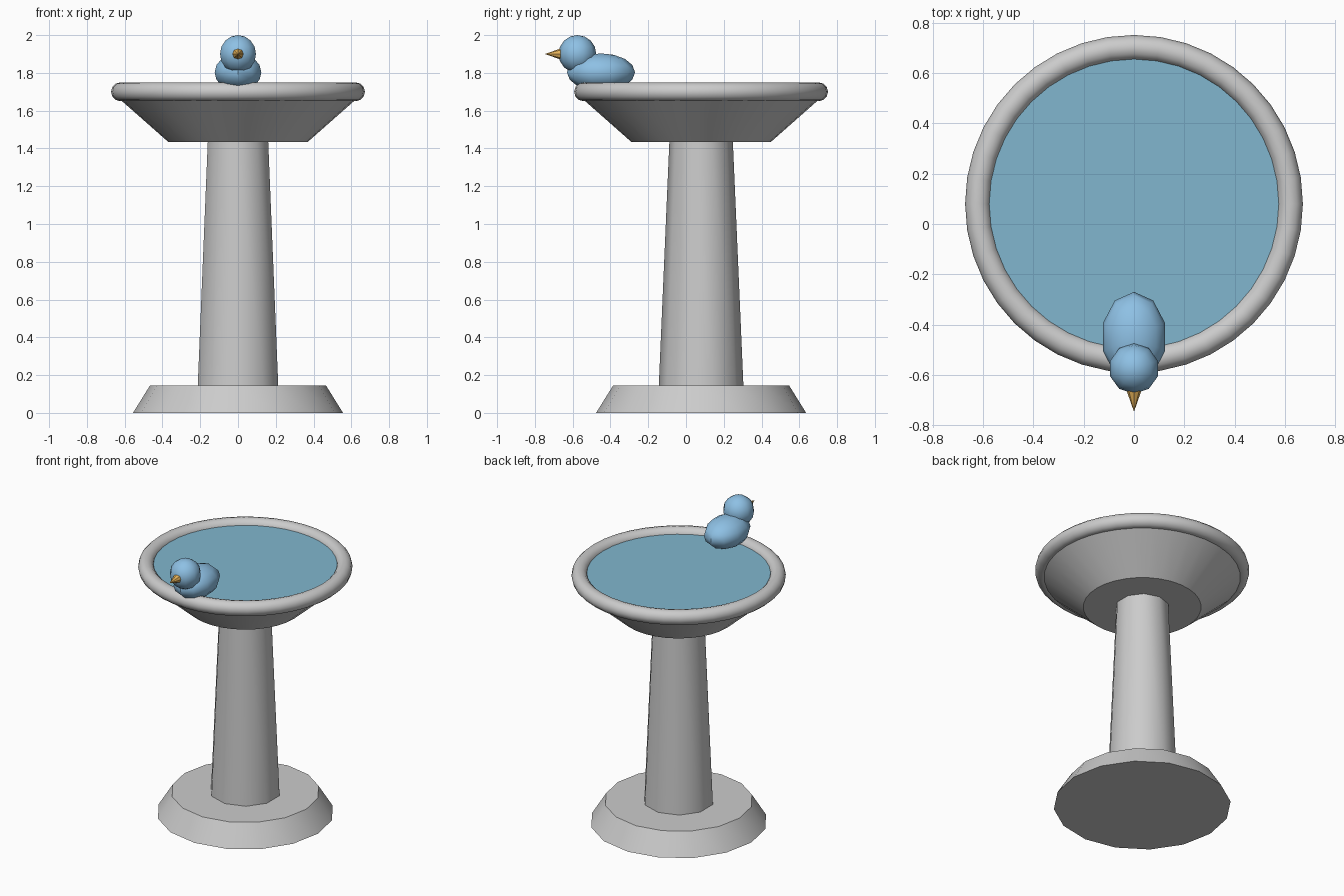
import bpy, math

if "Cube" in bpy.data.objects:
    bpy.data.objects.remove(bpy.data.objects["Cube"])

CY = 0.08  # bath centre in y


def finish(obj, name, mat=None, angle=40):
    obj.name = name
    bpy.ops.object.shade_smooth_by_angle(angle=math.radians(angle))
    if mat:
        obj.data.materials.append(mat)
    return obj


def colour(name, rgb):
    m = bpy.data.materials.new(name)
    m.diffuse_color = (*rgb, 1)
    m.use_nodes = True
    m.node_tree.nodes["Principled BSDF"].inputs["Base Color"].default_value = m.diffuse_color
    return m


def tapered(name, sides, r1, r2, z1, z2, mat=None):
    bpy.ops.mesh.primitive_cone_add(vertices=sides, radius1=r1, radius2=r2,
                                    depth=z2 - z1, location=(0, CY, (z1 + z2) / 2))
    return finish(bpy.context.object, name, mat)


def ball(name, centre, size, mat):
    bpy.ops.mesh.primitive_uv_sphere_add(segments=10, ring_count=8, radius=1, location=centre)
    obj = bpy.context.object
    obj.scale = size
    bpy.ops.object.transform_apply(location=False, rotation=False, scale=True)
    return finish(obj, name, mat)


water_mat = colour("water_blue", (0.22, 0.47, 0.62))
bird_mat = colour("feather_blue", (0.27, 0.53, 0.78))
beak_mat = colour("beak_orange", (0.8, 0.45, 0.1))

# stone stand and bowl
tapered("base", 16, 0.556, 0.466, 0, 0.145)
tapered("pedestal", 10, 0.224, 0.168, 0.145, 1.44)
tapered("bowl", 32, 0.37, 0.625, 1.435, 1.66)

# rounded rim
bpy.ops.mesh.primitive_torus_add(major_segments=40, minor_segments=12, major_radius=0.622,
                                 minor_radius=0.05, location=(0, CY, 1.70))
finish(bpy.context.object, "rim")

# water surface
tapered("water", 40, 0.58, 0.58, 1.69, 1.715, water_mat)

# perched bird
ball("bird_body", (0, -0.45, 1.803), (0.13, 0.18, 0.1), bird_mat)
ball("bird_head", (0, -0.575, 1.9), (0.1, 0.1, 0.1), bird_mat)
bpy.ops.mesh.primitive_cone_add(vertices=8, radius1=0.035, radius2=0, depth=0.1,
                                location=(0, -0.697, 1.9), rotation=(math.pi / 2, 0, 0))
finish(bpy.context.object, "bird_beak", beak_mat)
